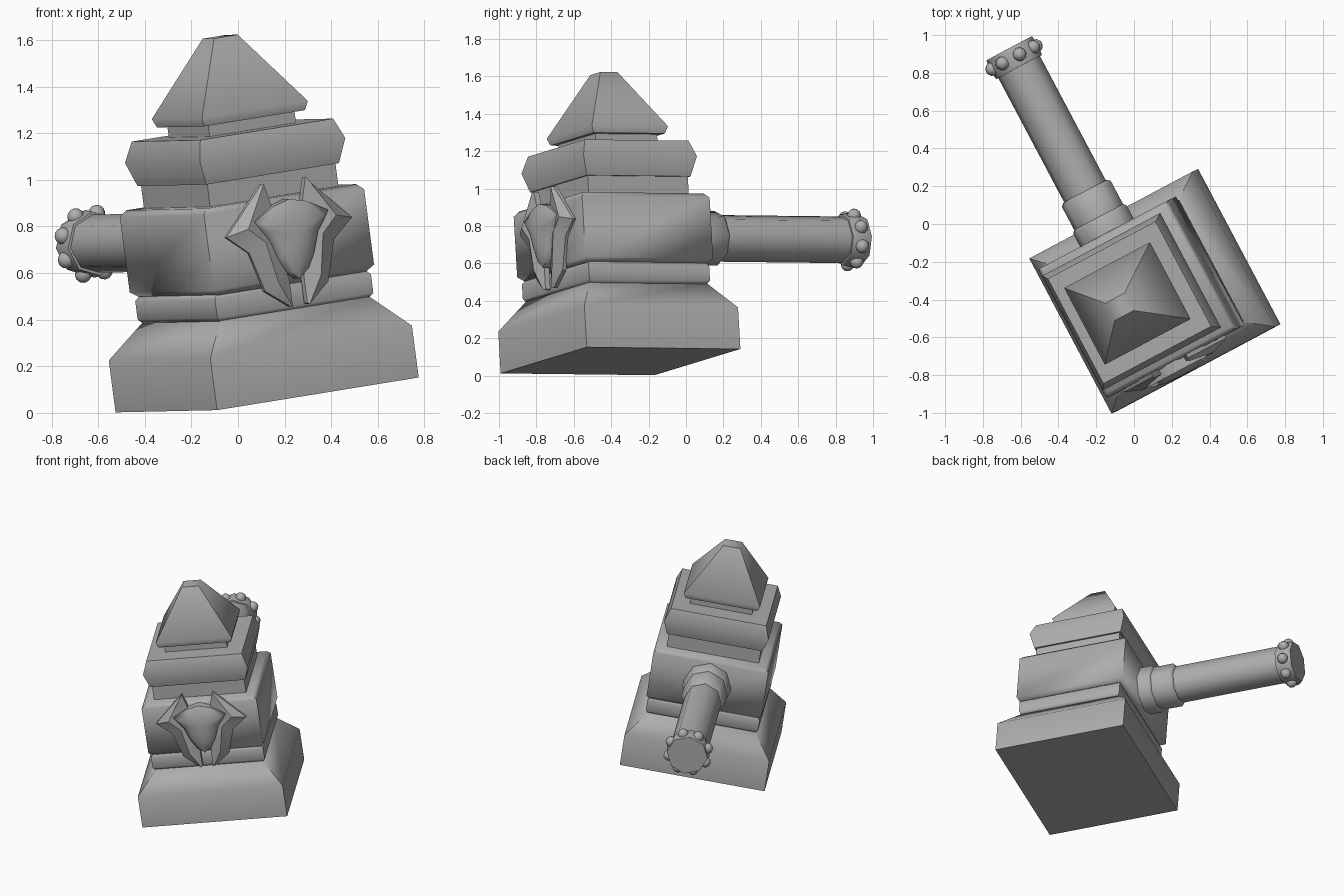
import bpy, bmesh
from math import pi, cos, sin, radians
from mathutils import Vector, Matrix

if "Cube" in bpy.data.objects:
    bpy.data.objects.remove(bpy.data.objects["Cube"])

# Tilted frame of the whole hammer: u = head width, v = handle direction, w = head axis
u = Vector((0.874, 0.465, 0.1414)).normalized()
v = Vector((-0.466, 0.884, -0.01))
v = (v - u * v.dot(u)).normalized()
w = u.cross(v)
POSE = Matrix((u, v, w)).transposed().to_4x4()
POSE.translation = (0.125, -0.35, 0.077)

# Dark grey stone and metal
GREY = bpy.data.materials.new("dark_grey")
GREY.diffuse_color = (.42, .42, .42, 1)
GREY.use_nodes = True
GREY.node_tree.nodes["Principled BSDF"].inputs["Base Color"].default_value = GREY.diffuse_color


def finish(name, bm, smooth=60):
    bmesh.ops.remove_doubles(bm, verts=bm.verts, dist=1e-5)
    bmesh.ops.recalc_face_normals(bm, faces=bm.faces)
    me = bpy.data.meshes.new(name)
    bm.to_mesh(me)
    bm.free()
    me.materials.append(GREY)
    ob = bpy.data.objects.new(name, me)
    bpy.context.collection.objects.link(ob)
    ob.matrix_world = POSE
    bpy.ops.object.select_all(action='DESELECT')
    ob.select_set(True)
    bpy.context.view_layer.objects.active = ob
    bpy.ops.object.shade_smooth_by_angle(angle=radians(smooth))
    return ob


def loft(name, rings):
    """Skin a list of equal-length closed rings and cap both ends."""
    bm = bmesh.new()
    rows = [[bm.verts.new(p) for p in r] for r in rings]
    n = len(rows[0])
    for a, b in zip(rows, rows[1:]):
        for i in range(n):
            bm.faces.new((a[i], a[(i + 1) % n], b[(i + 1) % n], b[i]))
    bm.faces.new(rows[0])
    bm.faces.new(rows[-1])
    return finish(name, bm)


def slab(name, profile):
    """Stacked rectangles: (half width, half depth, height)."""
    loft(name, [[(-a, -b, h), (a, -b, h), (a, b, h), (-a, b, h)] for a, b, h in profile])


# Head, from striking base to pyramid cap
slab("striking_base", [(.495, .465, 0), (.495, .465, .225), (.366, .356, .37)])
slab("lower_band", [(.365, .352, .365), (.383, .365, .385), (.383, .365, .465), (.365, .352, .485)])
slab("main_block", [(.365, .36, .48), (.393, .386, .505), (.393, .386, .832), (.37, .363, .857)])
slab("upper_neck", [(.315, .303, .85), (.315, .303, .965)])
slab("upper_slab", [(.326, .314, .955), (.357, .343, 1.06), (.326, .314, 1.148)])
slab("cap_neck", [(.212, .187, 1.14), (.212, .187, 1.21)])
slab("pyramid_cap", [(.247, .216, 1.197), (.26, .23, 1.235), (.058, .052, 1.553)])

# Eight-sided handle
HANDLE_H = .67


def octagons(name, profile):
    loft(name, [[(r * sin(k * pi / 4), y, HANDLE_H + r * cos(k * pi / 4)) for k in range(8)]
                for r, y in profile])


octagons("handle_collar", [(.162, .37), (.162, .465), (.15, .48)])
octagons("handle_sleeve", [(.148, .47), (.148, .62), (.132, .635)])
octagons("handle_shaft", [(.126, .6), (.126, 1.40)])
octagons("pommel", [(.138, 1.38), (.147, 1.435), (.138, 1.492)])

# Round studs centred on each pommel face
bm = bmesh.new()
for k in range(8):
    t = (k + .5) * pi / 4
    pos = Vector((.135 * sin(t), 1.437, HANDLE_H + .135 * cos(t)))
    bmesh.ops.create_uvsphere(bm, u_segments=10, v_segments=6, radius=.037,
                              matrix=Matrix.Translation(pos))
finish("pommel_studs", bm)

# Ridged wings of the front emblem, mirrored
FACE = -.38
outer = [(.105, .925), (.308, .722), (.208, .64), (.155, .467), (.042, .385)]
ridge = [(.105, .925), (.215, .745), (.14, .675), (.105, .5), (.042, .385)]
inner = [(.105, .925), (.075, .825), (.065, .65), (.036, .5), (.036, .39)]
for side, label in ((-1, "left"), (1, "right")):
    bm = bmesh.new()
    chains = [[(x, FACE, h) for x, h in outer],
              [(x, -.402, h) for x, h in outer],
              [(x, -.438 if 0 < i < 4 else -.42, h) for i, (x, h) in enumerate(ridge)],
              [(x, -.41, h) for x, h in inner],
              [(x, FACE, h) for x, h in inner]]
    rows = [[bm.verts.new((side * x, y, h)) for x, y, h in c] for c in chains]
    for a, b in zip(rows, rows[1:] + rows[:1]):
        for i in range(4):
            bm.faces.new((a[i], a[i + 1], b[i + 1], b[i]))
    bmesh.ops.remove_doubles(bm, verts=bm.verts, dist=1e-5)
    bmesh.ops.dissolve_degenerate(bm, edges=bm.edges, dist=1e-5)
    bmesh.ops.holes_fill(bm, edges=bm.edges)
    finish("emblem_wing_" + label, bm, 35)

# Domed shield in the middle of the emblem
half = [(0, .845), (.08, .825), (.18, .772), (.15, .73), (.118, .69), (.085, .6), (.05, .54), (0, .5)]
outline = half + [(-x, h) for x, h in half[-2:0:-1]]
loft("emblem_shield", [[(x * s, y, .69 + (h - .69) * s) for x, h in outline]
                       for s, y in ((1, FACE), (1, -.438), (.8, -.453), (.5, -.464), (.2, -.468))])
